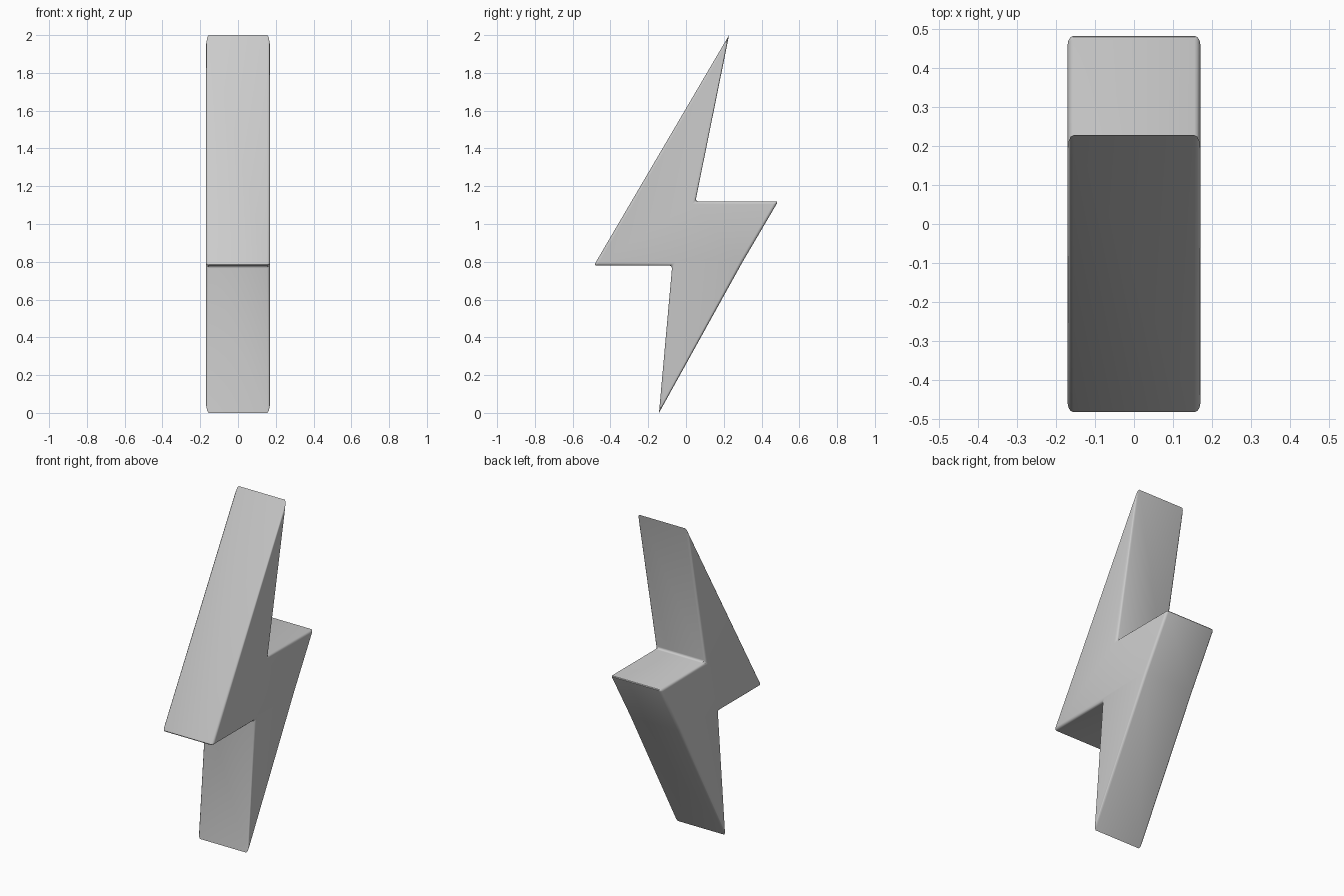
import bpy, bmesh

if "Cube" in bpy.data.objects:
    bpy.data.objects.remove(bpy.data.objects["Cube"])

HALF = 0.17
# Side profile (y, z) of the zigzag, counter-clockwise seen from +x
PROFILE = [(-0.143, 0.0), (0.30, 0.80), (0.488, 1.12), (0.05, 1.12),
           (0.228, 2.0), (-0.488, 0.78), (-0.073, 0.78)]
ROUNDED = (2, 3, 5, 6)   # corners softened along x; top and bottom tips stay sharp

# Solid bolt: extruded profile
bm = bmesh.new()
left = [bm.verts.new((-HALF, y, z)) for y, z in PROFILE]
right = [bm.verts.new((HALF, y, z)) for y, z in PROFILE]
n = len(PROFILE)
bm.faces.new(right)
bm.faces.new(left[::-1])
for i in range(n):
    j = (i + 1) % n
    bm.faces.new((left[i], left[j], right[j], right[i]))
bmesh.ops.recalc_face_normals(bm, faces=bm.faces[:])

# Soft rim around both sides plus the rounded corners
edges = [bm.edges.get((left[i], right[i])) for i in ROUNDED]
for ring in (left, right):
    edges += [bm.edges.get((ring[i], ring[(i + 1) % n])) for i in range(n)]
bmesh.ops.bevel(bm, geom=edges, offset=0.015, offset_type='OFFSET', segments=3,
                profile=0.5, affect='EDGES', clamp_overlap=False)

mesh = bpy.data.meshes.new("lightning_bolt")
bm.to_mesh(mesh)
bm.free()
bolt = bpy.data.objects.new("lightning_bolt", mesh)
bpy.context.collection.objects.link(bolt)
bpy.context.view_layer.objects.active = bolt
bolt.select_set(True)
bpy.ops.object.shade_smooth_by_angle(angle=0.6)
